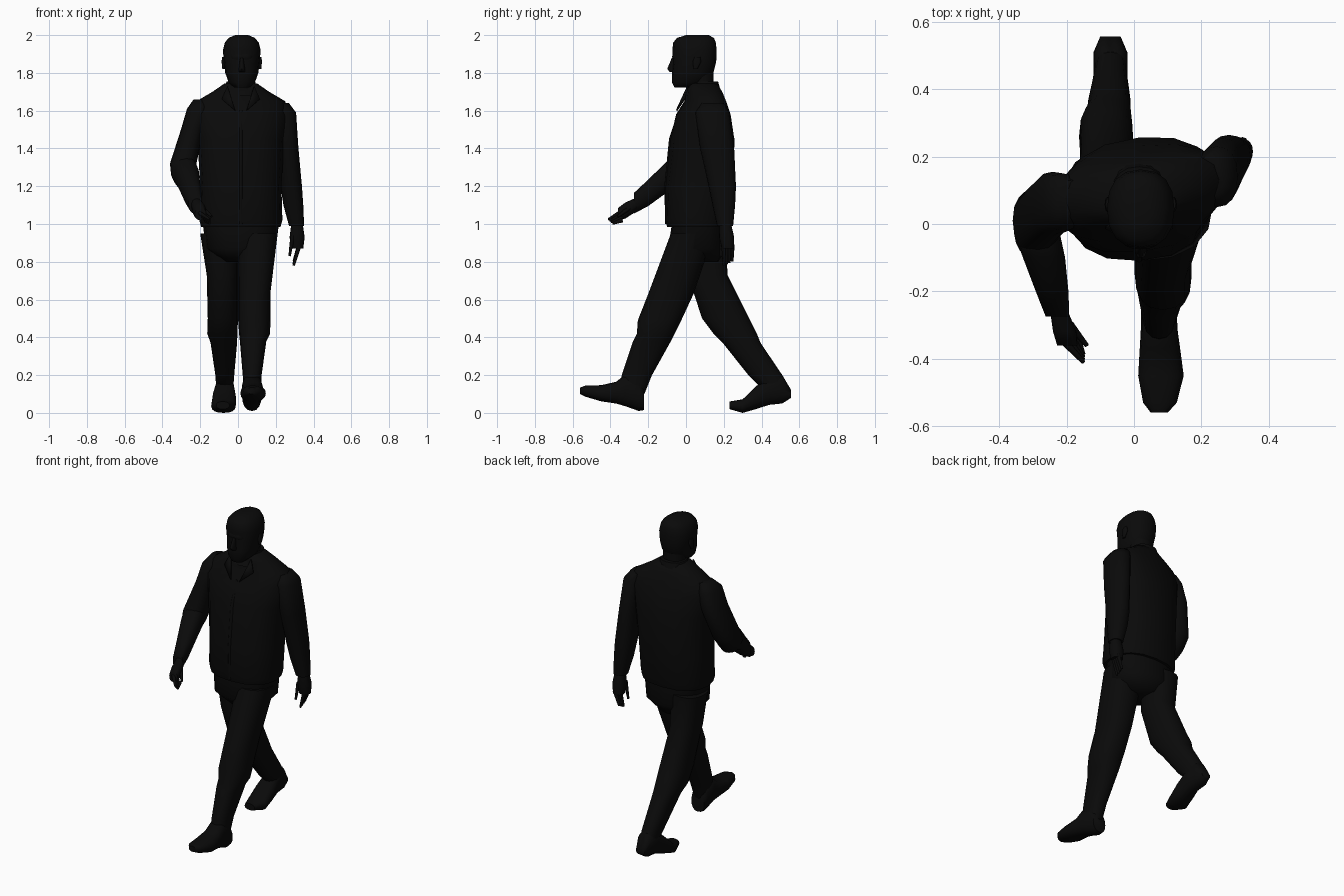
import bpy, bmesh, math
from mathutils import Vector

if "Cube" in bpy.data.objects:
    bpy.data.objects.remove(bpy.data.objects["Cube"], do_unlink=True)

# One matte black for the whole figure
shade = .003
black = (shade, shade, shade, 1)
material = bpy.data.materials.new("matte_black")
material.use_nodes = True
material.diffuse_color = black
shader = material.node_tree.nodes["Principled BSDF"]
shader.inputs["Base Color"].default_value = black
shader.inputs["Roughness"].default_value = .9


def finish(name, bm):
    """Turn a bmesh into a smooth shaded object."""
    bmesh.ops.recalc_face_normals(bm, faces=bm.faces)
    mesh = bpy.data.meshes.new(name)
    bm.to_mesh(mesh)
    bm.free()
    mesh.materials.append(material)
    obj = bpy.data.objects.new(name, mesh)
    bpy.context.collection.objects.link(obj)
    bpy.ops.object.select_all(action="DESELECT")
    obj.select_set(True)
    bpy.context.view_layer.objects.active = obj
    bpy.ops.object.shade_smooth_by_angle(angle=math.radians(60))
    return obj


def skin(name, loops):
    """Bridge equal loops of points and close both ends."""
    bm = bmesh.new()
    rings = [[bm.verts.new(point) for point in loop] for loop in loops]
    for low, high in zip(rings, rings[1:]):
        for i in range(len(low)):
            bm.faces.new((low[i - 1], low[i], high[i], high[i - 1]))
    bm.faces.new(rings[0])
    bm.faces.new(rings[-1])
    return finish(name, bm)


def ring(at, mid, wide, deep, x=.015, sides=16, twist=0, axis="z"):
    """Rounded cross-section centred on x and mid, placed along z or y."""
    def rounded(value):
        return math.copysign(abs(value) ** .85, value)

    loop = []
    for i in range(sides):
        angle = math.tau * i / sides
        px = x + wide / 2 * rounded(math.cos(angle))
        other = mid + deep / 2 * rounded(math.sin(angle)) + twist * px
        loop.append((px, other, at) if axis == "z" else (px, at, other))
    return loop


def ring_y(**section):
    return ring(axis="y", **section)


def finger(name, start, end, radius=.013):
    """Tapered six-sided finger."""
    along = (end - start).normalized()
    side = along.orthogonal().normalized()
    up = along.cross(side)
    turns = [math.tau * i / 6 for i in range(6)]
    skin(name, [[centre + size * (side * math.cos(t) + up * math.sin(t)) for t in turns]
                for centre, size in ((start, radius), (end, radius / 2))])


def plate(name, corners):
    bm = bmesh.new()
    bm.faces.new([bm.verts.new(corner) for corner in corners])
    solid = finish(name, bm).modifiers.new("thickness", "SOLIDIFY")
    solid.thickness = .009
    solid.offset = 0


# Jacket body, twisted towards the shoulders
skin("jacket", [
    ring(at=.985, mid=.06, wide=.42, deep=.32),
    ring(at=1.02, mid=.06, wide=.44, deep=.34),
    ring(at=1.2, mid=.07, wide=.43, deep=.36, twist=.05),
    ring(at=1.45, mid=.085, wide=.46, deep=.34, twist=.1),
    ring(at=1.58, mid=.09, wide=.51, deep=.28, twist=.12),
    ring(at=1.65, mid=.1, wide=.47, deep=.21, twist=.12),
    ring(at=1.7, mid=.095, wide=.3, deep=.19, twist=.1),
    ring(at=1.745, mid=.09, wide=.17, deep=.15)])
skin("jacket_front_strip", [
    ring(at=1, mid=-.06, wide=.03, deep=.1),
    ring(at=1.2, mid=-.065, wide=.03, deep=.1),
    ring(at=1.45, mid=-.04, wide=.03, deep=.1),
    ring(at=1.6, mid=.01, wide=.03, deep=.1)])

# Collar and lapels
skin("collar", [
    ring(at=1.68, mid=.09, wide=.2, deep=.2),
    ring(at=1.755, mid=.1, wide=.15, deep=.14)])
for side, label in ((1, "left"), (-1, "right")):
    plate(label + "_lapel", [(.015 + side * x, y, z) for x, y, z in (
        (.07, .01, 1.73), (.1, -.01, 1.66), (.03, -.05, 1.6))])

# Trousers
skin("hips", [
    ring(at=.8, mid=.07, wide=.18, deep=.2),
    ring(at=.87, mid=.06, wide=.37, deep=.31),
    ring(at=1.03, mid=.065, wide=.41, deep=.27)])
skin("left_leg", [
    ring(at=.1, x=.075, mid=-.285, wide=.09, deep=.13),
    ring(at=.2, x=.075, mid=-.26, wide=.1, deep=.16),
    ring(at=.38, x=.08, mid=-.18, wide=.14, deep=.2),
    ring(at=.42, x=.088, mid=-.16, wide=.165, deep=.2),
    ring(at=.49, x=.086, mid=-.14, wide=.17, deep=.23),
    ring(at=.63, x=.086, mid=-.08, wide=.17, deep=.24),
    ring(at=.95, x=.105, mid=.035, wide=.21, deep=.23)])
skin("right_leg", [
    ring(at=.13, x=-.07, mid=.47, wide=.09, deep=.14),
    ring(at=.2, x=-.07, mid=.42, wide=.1, deep=.18),
    ring(at=.37, x=-.075, mid=.295, wide=.14, deep=.2),
    ring(at=.42, x=-.083, mid=.26, wide=.16, deep=.23),
    ring(at=.5, x=-.08, mid=.21, wide=.16, deep=.25),
    ring(at=.73, x=-.083, mid=.115, wide=.165, deep=.21),
    ring(at=.95, x=-.1, mid=.105, wide=.2, deep=.21)])

# Shoes: the left heel strikes, the right toe pushes off
skin("left_shoe", [
    ring_y(at=-.222, x=.073, mid=.075, wide=.09, deep=.12),
    ring_y(at=-.25, x=.073, mid=.1, wide=.105, deep=.18),
    ring_y(at=-.32, x=.075, mid=.12, wide=.11, deep=.17),
    ring_y(at=-.37, x=.077, mid=.107, wide=.12, deep=.115),
    ring_y(at=-.45, x=.08, mid=.104, wide=.135, deep=.085),
    ring_y(at=-.53, x=.077, mid=.115, wide=.1, deep=.06),
    ring_y(at=-.56, x=.075, mid=.117, wide=.05, deep=.035)])
skin("right_shoe", [
    ring_y(at=.23, x=-.08, mid=.04, wide=.07, deep=.04),
    ring_y(at=.3, x=-.077, mid=.036, wide=.13, deep=.072),
    ring_y(at=.37, x=-.073, mid=.08, wide=.125, deep=.12),
    ring_y(at=.44, x=-.07, mid=.12, wide=.1, deep=.155),
    ring_y(at=.51, x=-.07, mid=.125, wide=.1, deep=.15),
    ring_y(at=.557, x=-.07, mid=.1, wide=.06, deep=.04)])

# Sleeves: the left hangs behind, the right bends forward
skin("left_sleeve", [
    ring(at=.99, x=.31, mid=.207, wide=.08, deep=.085),
    ring(at=1.1, x=.293, mid=.2, wide=.105, deep=.12),
    ring(at=1.2, x=.282, mid=.192, wide=.113, deep=.145),
    ring(at=1.4, x=.265, mid=.165, wide=.11, deep=.18),
    ring(at=1.59, x=.245, mid=.14, wide=.125, deep=.18),
    ring(at=1.64, x=.22, mid=.14, wide=.1, deep=.12)])
skin("right_upper_sleeve", [
    ring(at=1.21, x=-.29, mid=-.03, wide=.08, deep=.1),
    ring(at=1.26, x=-.292, mid=-.02, wide=.125, deep=.16),
    ring(at=1.32, x=-.29, mid=.01, wide=.14, deep=.185),
    ring(at=1.5, x=-.242, mid=.06, wide=.12, deep=.19),
    ring(at=1.61, x=-.21, mid=.065, wide=.12, deep=.17),
    ring(at=1.66, x=-.185, mid=.08, wide=.1, deep=.1)])
skin("right_lower_sleeve", [
    ring_y(at=-.275, x=-.227, mid=1.11, wide=.07, deep=.11),
    ring_y(at=-.2, x=-.243, mid=1.165, wide=.097, deep=.14),
    ring_y(at=-.1, x=-.267, mid=1.25, wide=.125, deep=.165),
    ring_y(at=-.03, x=-.287, mid=1.285, wide=.135, deep=.17),
    ring_y(at=.04, x=-.29, mid=1.3, wide=.1, deep=.12)])

# Hands and fingers
skin("left_hand", [
    ring(at=.87, x=.313, mid=.222, wide=.065, deep=.065),
    ring(at=.93, x=.313, mid=.215, wide=.08, deep=.08),
    ring(at=1.02, x=.312, mid=.207, wide=.055, deep=.055)])
skin("right_hand", [
    ring_y(at=-.36, x=-.198, mid=1.052, wide=.06, deep=.065),
    ring_y(at=-.32, x=-.205, mid=1.072, wide=.07, deep=.085),
    ring_y(at=-.25, x=-.225, mid=1.11, wide=.05, deep=.07)])
for k, label in enumerate(("index", "middle", "ring", "little")):
    step = .015 * k
    finger("left_" + label + "_finger",
           Vector((.325, .2 + step, .89)), Vector((.295, .2 + step, .78 + step / 2)))
    finger("right_" + label + "_finger",
           Vector((-.215 + step, -.34, 1.065 - step)),
           Vector((-.15, -.41 + step / 2, 1.025 - step / 2)))
finger("left_thumb", Vector((.29, .19, .94)), Vector((.273, .185, .83)))
finger("right_thumb", Vector((-.19, -.3, 1.085)), Vector((-.14, -.36, 1.04)))

# Neck and head
skin("neck", [
    ring(at=1.64, x=.02, mid=.075, wide=.13, deep=.15),
    ring(at=1.8, x=.02, mid=.08, wide=.14, deep=.13)])
skin("head", [
    ring(at=1.722, x=.02, mid=-.02, wide=.08, deep=.08),
    ring(at=1.75, x=.02, mid=.02, wide=.14, deep=.19),
    ring(at=1.8, x=.02, mid=.035, wide=.175, deep=.22),
    ring(at=1.86, x=.02, mid=.046, wide=.19, deep=.228),
    ring(at=1.92, x=.02, mid=.045, wide=.2, deep=.234),
    ring(at=1.96, x=.02, mid=.045, wide=.18, deep=.226),
    ring(at=1.985, x=.02, mid=.05, wide=.14, deep=.196),
    ring(at=2, x=.02, mid=.06, wide=.07, deep=.12)])

# Nose, brow and ears
skin("nose", [
    ring(at=1.805, x=.02, mid=-.065, wide=.035, deep=.04),
    ring(at=1.82, x=.02, mid=-.075, wide=.035, deep=.05),
    ring(at=1.88, x=.02, mid=-.06, wide=.016, deep=.03)])
skin("brow", [
    ring(at=z, x=.02, mid=-.035, wide=.12, deep=deep)
    for z, deep in ((1.872, .066), (1.886, .08), (1.9, .066))])
for side, label in ((1, "left"), (-1, "right")):
    x = .02 + side * .097
    skin(label + "_ear", [
        ring(at=1.82, x=x, mid=.05, wide=.012, deep=.02),
        ring(at=1.86, x=x, mid=.058, wide=.02, deep=.045),
        ring(at=1.885, x=x, mid=.06, wide=.014, deep=.03)])
